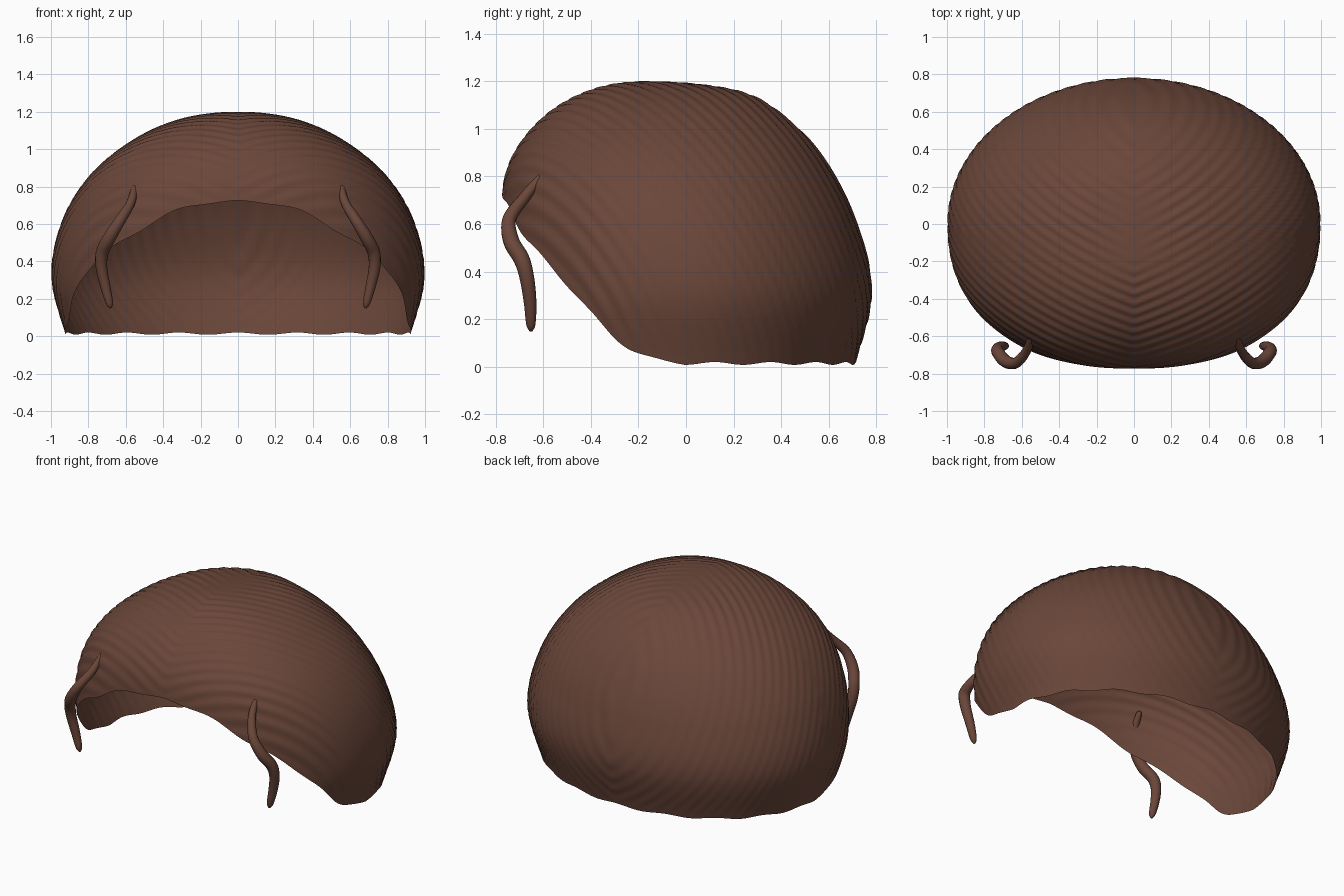
import bpy, bmesh, math
from mathutils import Vector

if "Cube" in bpy.data.objects:
    bpy.data.objects.remove(bpy.data.objects["Cube"])

brown = bpy.data.materials.new("dark brown")
brown.diffuse_color = (0.145, 0.062, 0.042, 1)
brown.use_nodes = True
brown.node_tree.nodes["Principled BSDF"].inputs["Base Color"].default_value = brown.diffuse_color


def sample(keys, t):
    """Smooth (Catmull-Rom) lookup in evenly spaced keys, t in 0..1."""
    f = max(0.0, min(1.0, t)) * (len(keys) - 1)
    i = min(int(f), len(keys) - 2)
    u = f - i
    p1, p2 = keys[i], keys[i + 1]
    p0 = keys[i - 1] if i > 0 else 2 * p1 - p2
    p3 = keys[i + 2] if i + 2 < len(keys) else 2 * p2 - p1
    return p1 + 0.5 * u * (p2 - p0 + u * (2 * p0 - 5 * p1 + 4 * p2 - p3
                                          + u * (3 * (p1 - p2) + p3 - p0)))


# Cap profiles, one key per 15 degrees of elevation from the base to the crown
HEIGHT = 1.2
HALF_WIDTH = [0.92, 0.995, 0.945, 0.80, 0.575, 0.31, 0.0]
FRONT = [-0.72, -0.76, -0.78, -0.745, -0.61, -0.41, -0.17]
BACK = [0.71, 0.78, 0.72, 0.60, 0.43, 0.22, -0.17]
# Hairline height, one key per 15 degrees from front centre to the side
HAIRLINE = [0.715, 0.685, 0.56, 0.42, 0.23, 0.06, 0.008]


def cap_point(theta, e):
    """Point on the cap: theta runs from the front, e is elevation 0..1."""
    s, c = math.sin(theta), math.cos(theta)
    yf, yb = sample(FRONT, e), sample(BACK, e)
    mid = (yf + yb) / 2
    power = 2 / 2.3 if c > 0 else 1.0
    x = sample(HALF_WIDTH, e) * math.copysign(abs(s) ** power, s)
    y = mid - (yb - yf) / 2 * math.copysign(abs(c) ** power, c)
    return Vector((x, y, HEIGHT * math.sin(e * math.pi / 2)))


def hair_cap(cols=240, rows=96):
    bm = bmesh.new()
    rings = []
    for r in range(rows):
        ring = []
        for k in range(cols):
            theta = 2 * math.pi * k / cols
            around = min(theta, 2 * math.pi - theta)
            edge = sample(HAIRLINE, around / (math.pi / 2))
            edge += 0.006 * (1 + math.cos(18 * around))
            e0 = math.asin(max(0.0, edge) / HEIGHT) / (math.pi / 2)
            p = cap_point(theta, e0 + (1 - e0) * r / rows)
            # combed ridges sweeping back from the centre parting
            fade = min(1, (rows - r) / 15) * min(1, r / 4)
            wave = math.sin(2 * math.pi * (p.y - 0.45 * abs(p.x) + 0.5 * p.z) / 0.065)
            out = Vector((p.x, p.y, p.z - 0.3)).normalized()
            ring.append(bm.verts.new(p + out * 0.003 * wave * fade))
        rings.append(ring)
    crown = bm.verts.new(cap_point(0, 1))
    for k in range(cols):
        n = (k + 1) % cols
        for a, b in zip(rings, rings[1:]):
            bm.faces.new((a[k], a[n], b[n], b[k]))
        bm.faces.new((rings[-1][k], rings[-1][n], crown))
    mesh = bpy.data.meshes.new("hair_cap")
    bm.to_mesh(mesh)
    bm.free()
    mesh.materials.append(brown)
    mesh.shade_smooth()
    bpy.context.collection.objects.link(bpy.data.objects.new("hair_cap", mesh))


# Loose locks beside the face: x, y, z, radius
LOCK = [(0.548, -0.605, 0.805, 0.006), (0.553, -0.615, 0.79, 0.017),
        (0.575, -0.68, 0.71, 0.024), (0.63, -0.742, 0.62, 0.029),
        (0.685, -0.735, 0.53, 0.034), (0.725, -0.69, 0.45, 0.034),
        (0.73, -0.668, 0.37, 0.031), (0.71, -0.655, 0.27, 0.027),
        (0.688, -0.652, 0.18, 0.02), (0.681, -0.651, 0.15, 0.007)]


def lock(name, side, sides=14, steps=64):
    bm = bmesh.new()
    axes = list(zip(*LOCK))
    path = [[sample(a, i / steps) for a in axes] for i in range(steps + 1)]
    pts = [Vector((side * p[0], p[1], p[2])) for p in path]
    rings = []
    for i, p in enumerate(pts):
        d = (pts[min(i + 1, steps)] - pts[max(i - 1, 0)]).normalized()
        u = d.cross(Vector((0, 1, 0))).normalized()
        v = d.cross(u)
        rings.append([bm.verts.new(p + path[i][3] * (u * math.cos(a) + v * math.sin(a)))
                      for a in (2 * math.pi * k / sides for k in range(sides))])
    for a, b in zip(rings, rings[1:]):
        for k in range(sides):
            n = (k + 1) % sides
            bm.faces.new((a[k], a[n], b[n], b[k]))
    bm.faces.new(rings[0][::-1])
    bm.faces.new(rings[-1])
    bmesh.ops.recalc_face_normals(bm, faces=bm.faces)
    mesh = bpy.data.meshes.new(name)
    bm.to_mesh(mesh)
    bm.free()
    mesh.materials.append(brown)
    mesh.shade_smooth()
    bpy.context.collection.objects.link(bpy.data.objects.new(name, mesh))


hair_cap()
lock("right_lock", 1)
lock("left_lock", -1)
